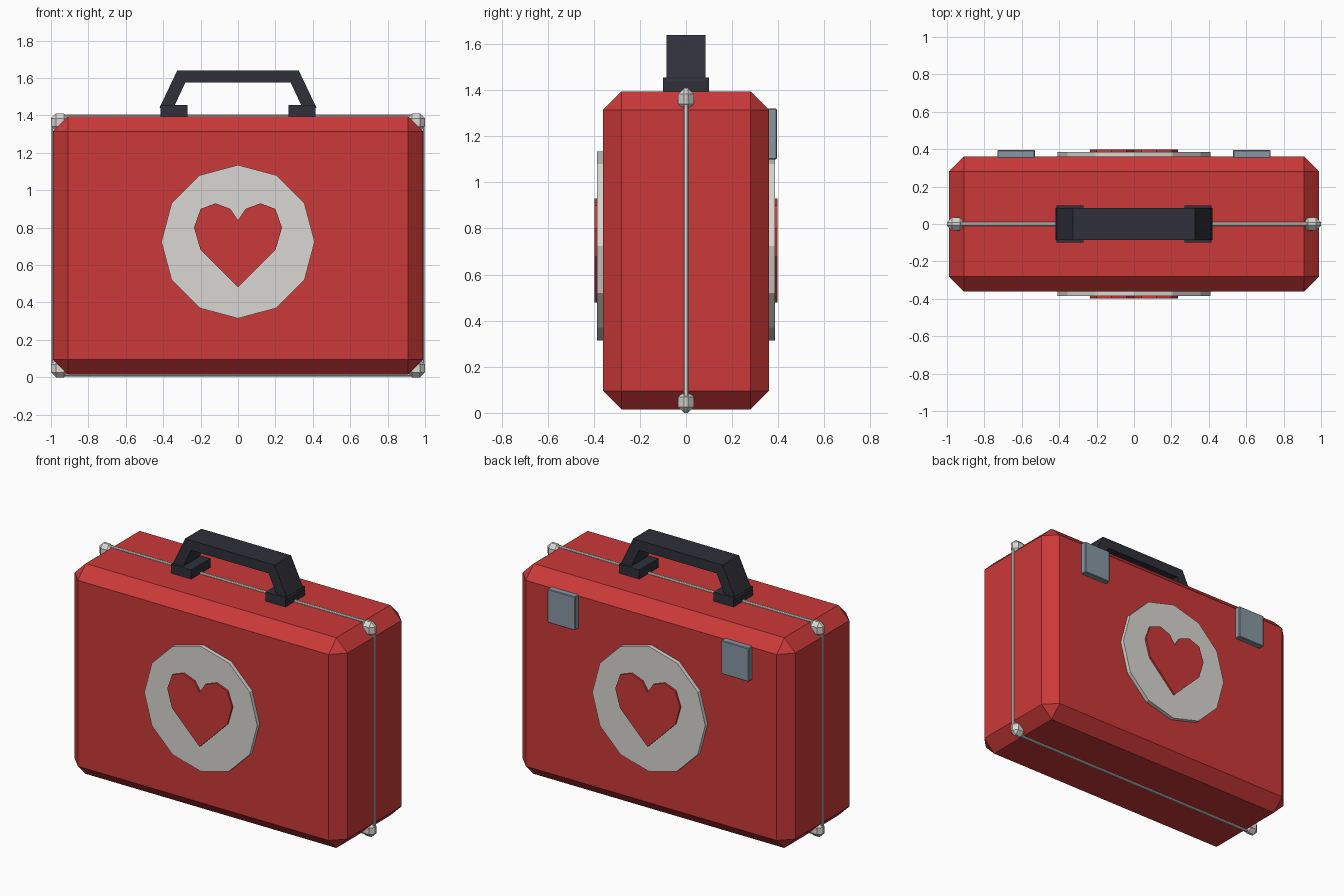
import bpy, bmesh, math

if "Cube" in bpy.data.objects:
    bpy.data.objects.remove(bpy.data.objects["Cube"])


def material(name, rgb):
    m = bpy.data.materials.new(name)
    m.diffuse_color = (*rgb, 1)
    m.use_nodes = True
    m.node_tree.nodes["Principled BSDF"].inputs["Base Color"].default_value = m.diffuse_color
    return m


RED = material("case red", (0.60, 0.04, 0.04))
PALE = material("pale grey", (0.69, 0.68, 0.645))
DARK = material("handle charcoal", (0.028, 0.029, 0.042))
STEEL = material("latch steel", (0.25, 0.31, 0.37))


def finish(bm, name, mat):
    bmesh.ops.recalc_face_normals(bm, faces=bm.faces)
    me = bpy.data.meshes.new(name)
    bm.to_mesh(me)
    bm.free()
    me.materials.append(mat)
    ob = bpy.data.objects.new(name, me)
    bpy.context.collection.objects.link(ob)
    return ob


def box(name, mat, lo, hi, bevel=0.0):
    """Box between two corners, with optional chamfered edges."""
    bm = bmesh.new()
    bmesh.ops.create_cube(bm, size=1)
    for v in bm.verts:
        v.co = [(a + b) / 2 + c * (b - a) for a, b, c in zip(lo, hi, v.co)]
    if bevel:
        bmesh.ops.bevel(bm, geom=bm.edges[:], offset=bevel, segments=1,
                        profile=0.5, affect='EDGES')
    return finish(bm, name, mat)


def plate(name, mat, outline, y0, y1):
    """Extrude an (x, z) outline from y0 to y1."""
    bm = bmesh.new()
    face = bm.faces.new([bm.verts.new((x, y0, z)) for x, z in outline])
    ext = bmesh.ops.extrude_face_region(bm, geom=[face], use_keep_orig=True)
    for g in ext["geom"]:
        if isinstance(g, bmesh.types.BMVert):
            g.co.y = y1
    return finish(bm, name, mat)


def mirrored(points):
    """Complete a half outline across x = 0."""
    return points + [(-x, z) for x, z in reversed(points) if x > 0]


# Chamfered case
box("case", RED, (-0.99, -0.36, 0.015), (0.99, 0.36, 1.395), 0.08)

# Seam rails around the case
R = 0.011
for label, z0, z1 in (("bottom", 0.005, 0.03), ("top", 1.38, 1.405)):
    box(f"{label}_rail", PALE, (-0.95, -R, z0), (0.95, R, z1), 0.005)
for label, s in (("left", -1), ("right", 1)):
    xa, xb = sorted((s * 0.97, s * 0.996))
    box(f"{label}_rail", PALE, (xa, -R, 0.05), (xb, R, 1.36), 0.005)
    # Corner guards, foot and latch on this side
    xa, xb = sorted((s * 0.905, s * 1.0))
    for end, z0, z1 in (("bottom", 0.0, 0.095), ("top", 1.315, 1.41)):
        box(f"{label}_{end}_corner_guard", PALE,
            (xa, -0.034, z0), (xb, 0.034, z1), 0.026)
    xa, xb = sorted((s * 0.27, s * 0.415))
    box(f"{label}_handle_foot", DARK, (xa, -0.1, 1.38), (xb, 0.1, 1.455))
    xa, xb = sorted((s * 0.53, s * 0.73))
    box(f"{label}_latch", STEEL, (xa, 0.35, 1.1), (xb, 0.395, 1.32), 0.004)

# Handle grip
plate("handle", DARK,
      mirrored([(0.325, 1.64), (0.42, 1.44), (0.345, 1.44), (0.282, 1.575)]),
      -0.085, 0.085)

# Round badge and raised heart on both faces
circle = [(0.41 * math.sin(k * math.pi / 6), 0.725 + 0.41 * math.cos(k * math.pi / 6))
          for k in range(12)]
heart = mirrored([(0, 0.84), (0.04, 0.9), (0.12, 0.93), (0.2, 0.9),
                  (0.235, 0.8), (0.2, 0.68), (0, 0.48)])
for label, s in (("front", -1), ("back", 1)):
    plate(f"{label}_badge", PALE, circle, s * 0.35, s * 0.386)
    plate(f"{label}_heart", RED, heart, s * 0.37, s * 0.398)
